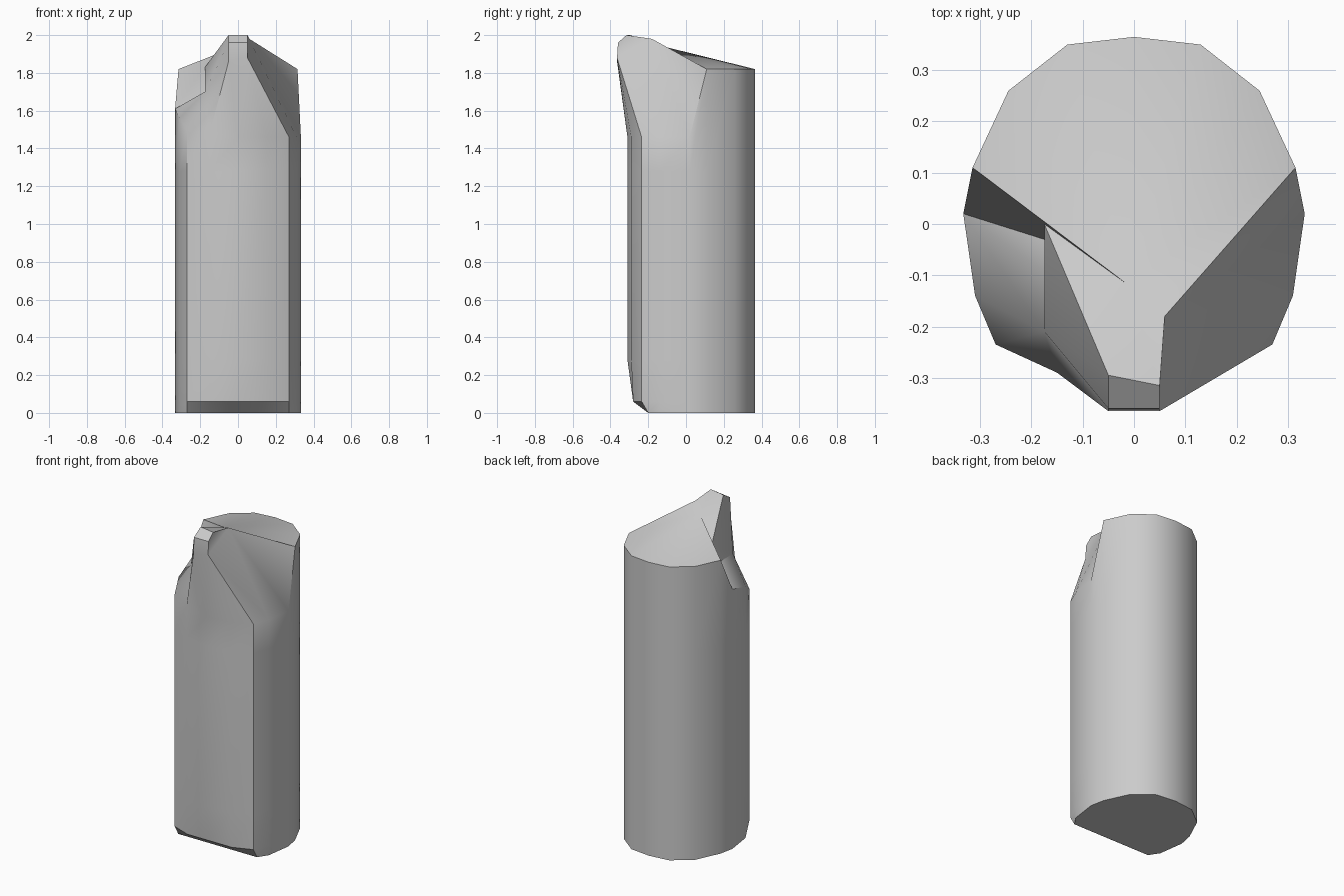
import bpy
import bmesh
import math

cube = bpy.data.objects.get("Cube")
if cube:
    bpy.data.objects.remove(cube, do_unlink=True)

# Single plain grey
grey = bpy.data.materials.new("plain_grey")
grey.use_nodes = True
colour = (0.6, 0.6, 0.6, 1)
grey.diffuse_color = colour
for node in grey.node_tree.nodes:
    if node.type == "BSDF_PRINCIPLED":
        node.inputs["Base Color"].default_value = colour

# Cross-section: flatter front, rounded back, mirrored across x
half = [(0, -.31), (.15, -.29), (.27, -.235), (.31, -.14), (.333, .02),
        (.315, .11), (.245, .26), (.13, .35), (0, .365)]
outline = half + [(-x, y) for x, y in half[-2:0:-1]]
count = len(outline)

bm = bmesh.new()


def add_ring(heights, front_limit):
    """One loop of the body, with the front held behind a limit."""
    return [bm.verts.new((x, max(y, front_limit), z))
            for (x, y), z in zip(outline, heights)]


def bridge(lower, upper):
    for i in range(count):
        j = (i + 1) % count
        bm.faces.new((lower[i], lower[j], upper[j], upper[i]))


# Body: tucked front base, straight wall, uneven upper rim
rim_heights = [1.46] * 5 + [1.82] * 7 + [1.61, 1.56, 1.5, 1.48]
rings = [add_ring([0] * count, -.2),
         add_ring([.06] * count, -.28),
         add_ring([.28] * count, -1),
         add_ring([1.28] * count, -1),
         add_ring(rim_heights, -1)]
for lower, upper in zip(rings, rings[1:]):
    bridge(lower, upper)
bm.faces.new(rings[0])
rim = rings[-1]

# Narrow lip, sloping lid and side notch
lip_low_r = bm.verts.new((.05, -.365, 1.88))
lip_low_l = bm.verts.new((-.05, -.365, 1.86))
lip_mid_r = bm.verts.new((.05, -.36, 1.96))
lip_mid_l = bm.verts.new((-.05, -.36, 1.96))
lip_top_r = bm.verts.new((.05, -.315, 2))
lip_top_l = bm.verts.new((-.05, -.295, 2))
ridge = bm.verts.new((.06, -.18, 1.98))
lid_mid = bm.verts.new((-.01, -.12, 1.94))
notch_top = bm.verts.new((-.175, 0, 1.83))
notch_in = bm.verts.new((-.175, -.03, 1.7))
notch_out = bm.verts.new((-.175, -.21, 1.7))

patches = [
    # front panel rising to the lip
    (rim[0], rim[1], lip_low_r),
    (rim[0], lip_low_r, lip_low_l),
    (rim[15], rim[0], lip_low_l),
    (rim[1], rim[2], lip_low_r),
    # lip
    (lip_low_l, lip_low_r, lip_mid_r, lip_mid_l),
    (lip_mid_l, lip_mid_r, lip_top_r, lip_top_l),
    (lip_low_r, ridge, lip_top_r, lip_mid_r),
    # large sloping facet
    (lip_low_r, rim[2], rim[3]),
    (lip_low_r, rim[3], ridge),
    (rim[3], rim[4], ridge),
    (rim[4], rim[5], ridge),
    # notch and opposite shoulder
    (notch_top, rim[11], rim[12], notch_in),
    (notch_top, notch_in, notch_out),
    (notch_in, rim[12], notch_out),
    (rim[12], rim[13], notch_out),
    (rim[13], rim[14], notch_out),
    (rim[14], rim[15], notch_out),
    (notch_out, rim[15], lip_low_l),
    (notch_out, lip_low_l, lip_mid_l, lip_top_l),
    (notch_top, notch_out, lip_top_l),
]
for patch in patches:
    bm.faces.new(patch)

# Lid as a shallow fan
lid_edge = [lip_top_l, lip_top_r, ridge] + rim[5:12] + [notch_top]
for i, vert in enumerate(lid_edge):
    bm.faces.new((lid_mid, vert, lid_edge[(i + 1) % len(lid_edge)]))

bmesh.ops.recalc_face_normals(bm, faces=bm.faces)
mesh = bpy.data.meshes.new("carton_body")
bm.to_mesh(mesh)
bm.free()
mesh.materials.append(grey)

carton = bpy.data.objects.new("carton_body", mesh)
bpy.context.collection.objects.link(carton)
bpy.ops.object.select_all(action="DESELECT")
carton.select_set(True)
bpy.context.view_layer.objects.active = carton
bpy.ops.object.shade_smooth_by_angle(angle=math.radians(35))
